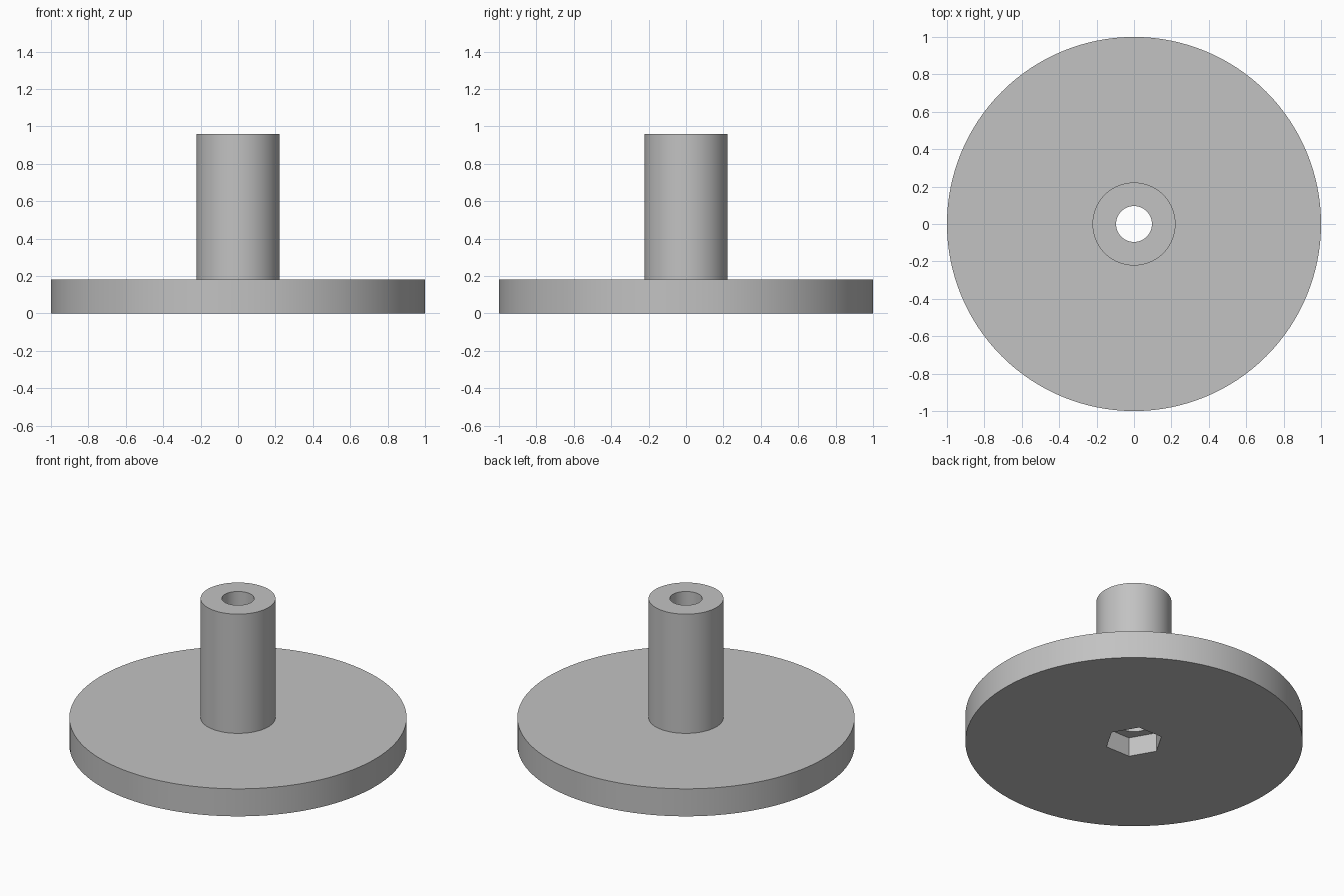
import bpy
import bmesh
from math import radians, tau, cos, sin

SEGMENTS = 128
FLANGE_R, FLANGE_H = 1.0, 0.18
SHAFT_R, SHAFT_TOP = 0.222, 0.96
BORE_R = 0.096
HEX_R, HEX_DEPTH = 0.173, 0.125

cube = bpy.data.objects.get("Cube")
if cube:
    bpy.data.objects.remove(cube, do_unlink=True)

grey = bpy.data.materials.new("light grey")
grey.use_nodes = True
colour = (0.54, 0.54, 0.54, 1)
grey.diffuse_color = colour
grey.node_tree.nodes["Principled BSDF"].inputs["Base Color"].default_value = colour


def lathe(name, profile, sides):
    """Closed solid of revolution from (radius, height) pairs, bottom to top."""
    bm = bmesh.new()
    rings = [[bm.verts.new((r * cos(tau * i / sides), r * sin(tau * i / sides), z))
              for i in range(sides)] for r, z in profile]
    for low, high in zip(rings, rings[1:]):
        for i in range(sides):
            j = (i + 1) % sides
            bm.faces.new((low[i], low[j], high[j], high[i]))
    bm.faces.new(rings[0][::-1])
    bm.faces.new(rings[-1])
    mesh = bpy.data.meshes.new(name)
    bm.to_mesh(mesh)
    bm.free()
    mesh.materials.append(grey)
    obj = bpy.data.objects.new(name, mesh)
    bpy.context.collection.objects.link(obj)
    return obj


# Round flange with the shaft standing on it
body = lathe("flanged_shaft", [(FLANGE_R, 0), (FLANGE_R, FLANGE_H),
                               (SHAFT_R, FLANGE_H), (SHAFT_R, SHAFT_TOP)], SEGMENTS)

# Through bore and the hexagonal nut pocket under the flange
cutters = [lathe("bore_cutter", [(BORE_R, -0.1), (BORE_R, SHAFT_TOP + 0.1)], 64),
           lathe("nut_pocket_cutter", [(HEX_R, -0.1), (HEX_R, HEX_DEPTH)], 6)]

bpy.ops.object.select_all(action='DESELECT')
bpy.context.view_layer.objects.active = body
body.select_set(True)
for cutter in cutters:
    cutter.hide_render = True
    cut = body.modifiers.new(cutter.name, 'BOOLEAN')
    cut.operation = 'DIFFERENCE'
    cut.solver = 'EXACT'
    cut.object = cutter
    bpy.ops.object.modifier_apply(modifier=cut.name)
    bpy.data.objects.remove(cutter, do_unlink=True)

# Smooth round walls, crisp rims and pocket corners
bpy.ops.object.shade_smooth_by_angle(angle=radians(30))
